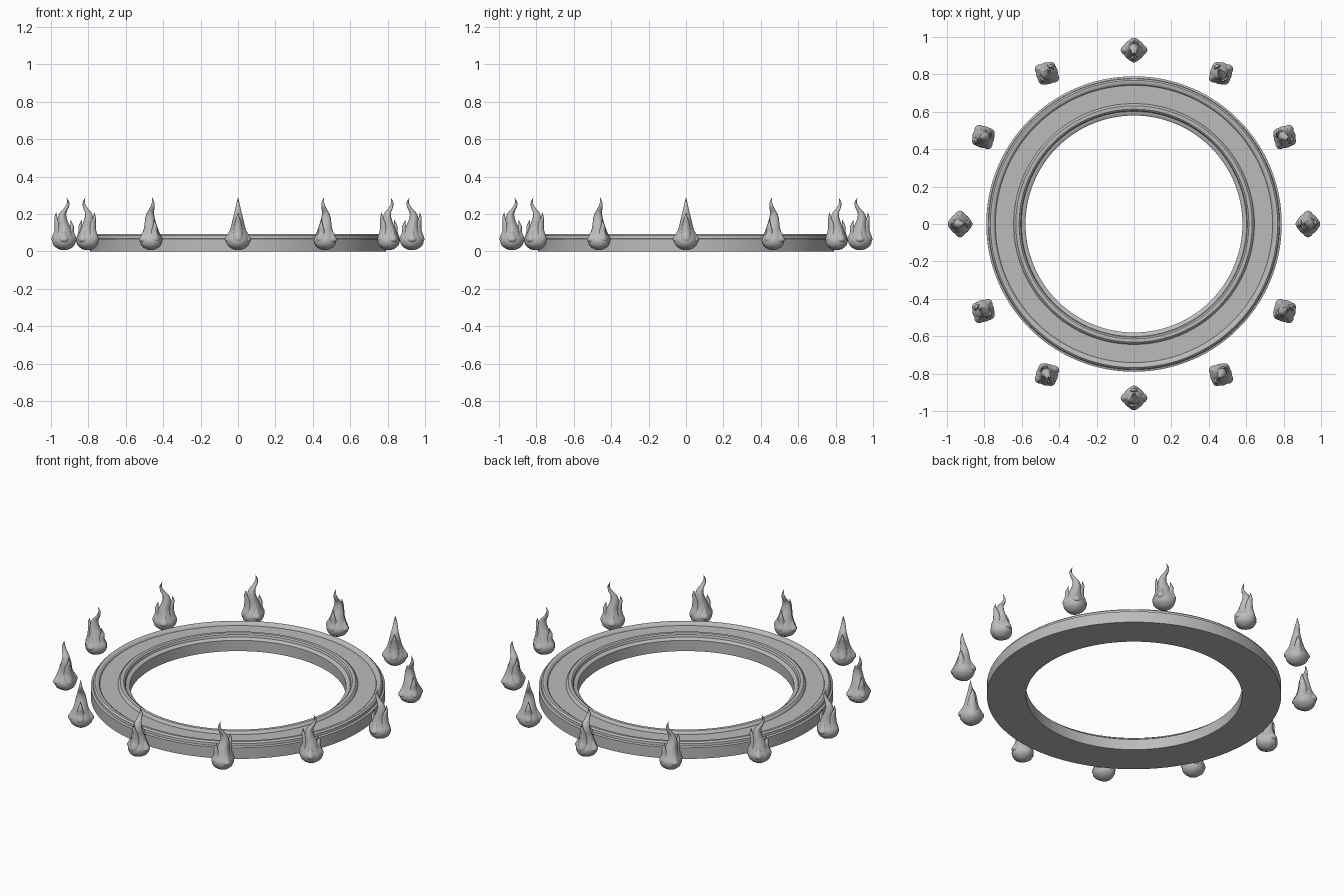
import bpy, bmesh, math
from mathutils import Vector, Matrix

if "Cube" in bpy.data.objects:
    bpy.data.objects.remove(bpy.data.objects["Cube"])

stone = bpy.data.materials.new("grey stone")
stone.diffuse_color = (0.5, 0.5, 0.5, 1)
stone.use_nodes = True
stone.node_tree.nodes["Principled BSDF"].inputs["Base Color"].default_value = stone.diffuse_color


def finish(bm, name, angle):
    bmesh.ops.recalc_face_normals(bm, faces=bm.faces)
    me = bpy.data.meshes.new(name)
    bm.to_mesh(me)
    bm.free()
    me.materials.append(stone)
    ob = bpy.data.objects.new(name, me)
    bpy.context.collection.objects.link(ob)
    bpy.ops.object.select_all(action='DESELECT')
    ob.select_set(True)
    bpy.context.view_layer.objects.active = ob
    bpy.ops.object.shade_smooth_by_angle(angle=math.radians(angle))
    return ob


# Ring: moulded cross-section (radius, height) swept around z
profile = [(0.58, 0), (0.79, 0), (0.79, 0.066), (0.779, 0.070), (0.777, 0.084),
           (0.768, 0.092), (0.754, 0.092), (0.745, 0.086), (0.741, 0.076),
           (0.644, 0.076), (0.640, 0.086), (0.632, 0.092), (0.614, 0.092),
           (0.606, 0.086), (0.602, 0.073), (0.589, 0.071), (0.58, 0.064)]
bm = bmesh.new()
N = 128
rows = [[bm.verts.new((r * math.cos(2 * math.pi * i / N),
                       r * math.sin(2 * math.pi * i / N), z))
         for r, z in profile] for i in range(N)]
P = len(profile)
for i in range(N):
    a, b = rows[i], rows[(i + 1) % N]
    for j in range(P):
        k = (j + 1) % P
        bm.faces.new((a[j], b[j], b[k], a[k]))
finish(bm, "moulded_ring", 35)


# Smooth path through (x, y, z, half width x, half width y) sections
def spline(pts, steps=4):
    pts = [Vector(p) for p in pts]
    out = []
    for i in range(len(pts) - 1):
        p0, p1 = pts[max(i - 1, 0)], pts[i]
        p2, p3 = pts[i + 1], pts[min(i + 2, len(pts) - 1)]
        for s in range(steps):
            t = s / steps
            out.append(0.5 * (2 * p1 + (p2 - p0) * t
                              + (2 * p0 - 5 * p1 + 4 * p2 - p3) * t * t
                              + (3 * p1 - p0 - 3 * p2 + p3) * t ** 3))
    return out + [pts[-1]]


# Loft with softly cornered diamond cross-sections, pointed at both ends
def loft(bm, sections, power, n=16):
    path = spline(sections)
    rings = []
    for x, y, z, rx, ry in path[1:-1]:
        ring = []
        for i in range(n):
            c, s = math.cos(2 * math.pi * i / n), math.sin(2 * math.pi * i / n)
            ring.append(bm.verts.new((
                x + max(rx, 0.001) * math.copysign(abs(c) ** power, c),
                y + max(ry, 0.001) * math.copysign(abs(s) ** power, s), z)))
        rings.append(ring)
    lo, hi = bm.verts.new(path[0][:3]), bm.verts.new(path[-1][:3])
    for i in range(n):
        k = (i + 1) % n
        bm.faces.new((lo, rings[0][k], rings[0][i]))
        bm.faces.new((hi, rings[-1][i], rings[-1][k]))
        for a, b in zip(rings, rings[1:]):
            bm.faces.new((a[i], a[k], b[k], b[i]))


bm = bmesh.new()
# Main body: rounded bulb rising into an S-shaped tip
loft(bm, [(0, 0, 0.006, 0, 0), (0, 0, 0.012, 0.028, 0.028),
          (0, 0, 0.032, 0.055, 0.055), (0, 0, 0.062, 0.063, 0.063),
          (0, 0, 0.095, 0.048, 0.050), (0.002, 0, 0.13, 0.036, 0.038),
          (0.010, 0, 0.17, 0.026, 0.029), (0.006, 0, 0.205, 0.018, 0.020),
          (-0.014, 0, 0.235, 0.011, 0.013), (-0.022, 0, 0.262, 0.006, 0.007),
          (-0.012, 0, 0.29, 0, 0)], 1.2)
# Tall outer tongue
loft(bm, [(0.025, 0, 0.03, 0, 0), (0.034, 0, 0.06, 0.032, 0.03),
          (0.030, 0, 0.11, 0.022, 0.025), (0.036, 0, 0.155, 0.014, 0.017),
          (0.044, 0, 0.18, 0.008, 0.009), (0.042, 0, 0.21, 0, 0)], 1.1)
# Short inner tongue
loft(bm, [(-0.025, 0, 0.03, 0, 0), (-0.036, 0, 0.06, 0.03, 0.028),
          (-0.034, 0, 0.10, 0.02, 0.02), (-0.042, 0, 0.135, 0.010, 0.012),
          (-0.034, 0, 0.17, 0, 0)], 1.1)
# Side licks, mirrored
for s in (-1, 1):
    loft(bm, [(0, s * 0.03, 0.03, 0, 0), (0, s * 0.04, 0.058, 0.028, 0.03),
              (0, s * 0.042, 0.085, 0.018, 0.018), (0, s * 0.036, 0.125, 0, 0)], 1.1)
flame = finish(bm, "flame", 60)

# Twelve flames around the ring, each turning five times the placement angle
for k in range(12):
    ang = k * math.pi / 6
    ob = flame if k == 0 else flame.copy()
    if k:
        bpy.context.collection.objects.link(ob)
    ob.name = "flame_%02d" % (k + 1)
    ob.matrix_world = (Matrix.Translation((0.93 * math.cos(ang), 0.93 * math.sin(ang), 0))
                       @ Matrix.Rotation(5 * ang, 4, 'Z'))
